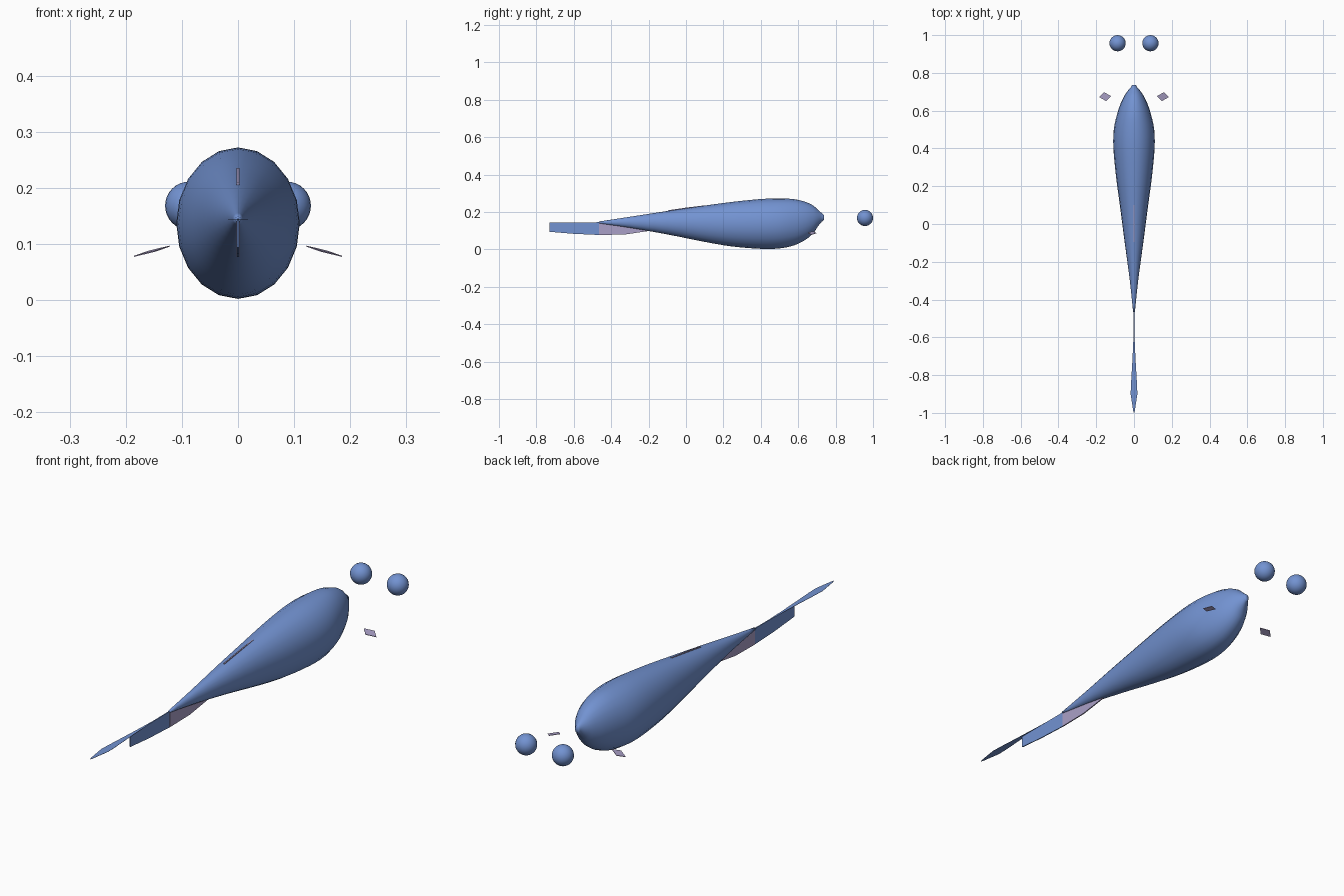
import bpy, bmesh, math
from mathutils import Vector

cube = bpy.data.objects.get("Cube")
if cube:
    bpy.data.objects.remove(cube, do_unlink=True)


def material(name, rgb):
    mat = bpy.data.materials.new(name)
    mat.use_nodes = True
    mat.diffuse_color = (*rgb, 1)
    mat.node_tree.nodes["Principled BSDF"].inputs["Base Color"].default_value = (*rgb, 1)
    return mat


BLUE = material("sea blue", (0.17, 0.29, 0.64))
LILAC = material("pale lilac", (0.40, 0.35, 0.57))


def finish(name, bm, mat, smooth=False):
    bmesh.ops.recalc_face_normals(bm, faces=bm.faces)
    mesh = bpy.data.meshes.new(name)
    bm.to_mesh(mesh)
    bm.free()
    mesh.materials.append(mat)
    for poly in mesh.polygons:
        poly.use_smooth = smooth
    obj = bpy.data.objects.new(name, mesh)
    bpy.context.collection.objects.link(obj)
    return obj


def spline(points, steps):
    """Smooth curve through the given tuples."""
    pts = [Vector(p) for p in points]
    pts = [pts[0]] + pts + [pts[-1]]
    out = []
    for a, b, c, d in zip(pts, pts[1:], pts[2:], pts[3:]):
        for i in range(steps):
            t = i / steps
            out.append(b + (c - a) * t / 2 + (a * 2 - b * 5 + c * 4 - d) * t * t / 2
                       + (b * 3 - a - c * 3 + d) * t ** 3 / 2)
    return out + [pts[-1]]


def slab(name, outline, thickness, direction, mat):
    """Thin plate: an outline extruded evenly to both sides of its plane."""
    bm = bmesh.new()
    half = Vector(direction) * thickness / 2
    face = bm.faces.new([bm.verts.new(Vector(p) - half) for p in outline])
    new = bmesh.ops.extrude_face_region(bm, geom=[face])["geom"]
    bmesh.ops.translate(bm, vec=half * 2,
                        verts=[v for v in new if isinstance(v, bmesh.types.BMVert)])
    return finish(name, bm, mat)


# Body: elliptical rings given as y, half width, bottom z, top z
SIDES = 20
stations = [
    (-0.465, 0.005, 0.139, 0.149), (-0.3, 0.022, 0.115, 0.174),
    (-0.1, 0.049, 0.080, 0.205), (0.1, 0.075, 0.040, 0.234),
    (0.25, 0.095, 0.015, 0.254), (0.4, 0.109, 0.003, 0.269),
    (0.5, 0.107, 0.005, 0.272), (0.58, 0.090, 0.022, 0.268),
    (0.64, 0.070, 0.052, 0.253), (0.68, 0.050, 0.086, 0.234),
    (0.705, 0.033, 0.122, 0.212), (0.725, 0.016, 0.147, 0.194),
    (0.737, 0.010, 0.156, 0.184),
]
bm = bmesh.new()
rings = []
for y, w, low, high in spline(stations, 3):
    rings.append([bm.verts.new((w * math.sin(a), y,
                                (low + high) / 2 + (high - low) / 2 * math.cos(a)))
                  for a in (math.tau * k / SIDES for k in range(SIDES))])
for r, s in zip(rings, rings[1:]):
    for k in range(SIDES):
        n = (k + 1) % SIDES
        bm.faces.new((r[k], r[n], s[n], s[k]))
bm.faces.new(rings[0])
bm.faces.new(rings[-1])
finish("body", bm, BLUE, smooth=True)

# Upright fins along the centre line
SIDEWAYS = (1, 0, 0)
slab("tail_blade", [(0, -0.73, 0.143), (0, -0.46, 0.145), (0, -0.465, 0.077),
                    (0, -0.6, 0.083), (0, -0.73, 0.094)], 0.004, SIDEWAYS, BLUE)
slab("lower_fin", [(0, -0.465, 0.143), (0, -0.18, 0.11), (0, -0.2, 0.098),
                   (0, -0.33, 0.079), (0, -0.465, 0.077)], 0.005, SIDEWAYS, LILAC)
slab("back_fin", [(0, -0.1, 0.195), (0, -0.095, 0.209), (0, 0, 0.223),
                  (0, 0.1, 0.235), (0, 0.1, 0.22)], 0.005, SIDEWAYS, LILAC)

# Level leaf-shaped tail tip
half = [(0.001, -0.55), (0.005, -0.65), (0.010, -0.75),
        (0.016, -0.85), (0.018, -0.9), (0.004, -0.99)]
leaf = [(x, y, 0.144) for x, y in half] + [(0, -1, 0.144)] \
    + [(-x, y, 0.144) for x, y in reversed(half)]
slab("tail_tip", leaf, 0.001, (0, 0, 1), BLUE)

# Paired side fins and eyes
for side, label in ((1, "left"), (-1, "right")):
    fin = [(0.122, 0.677, 0.096), (0.159, 0.698, 0.087),
           (0.185, 0.672, 0.078), (0.148, 0.651, 0.087)]
    slab(label + "_side_fin", [(x * side, y, z) for x, y, z in fin],
         0.002, (0, 0, 1), LILAC)
    bm = bmesh.new()
    bmesh.ops.create_uvsphere(bm, u_segments=24, v_segments=16, radius=0.043)
    bmesh.ops.translate(bm, vec=(0.087 * side, 0.957, 0.168), verts=bm.verts)
    finish(label + "_eye", bm, BLUE, smooth=True)
